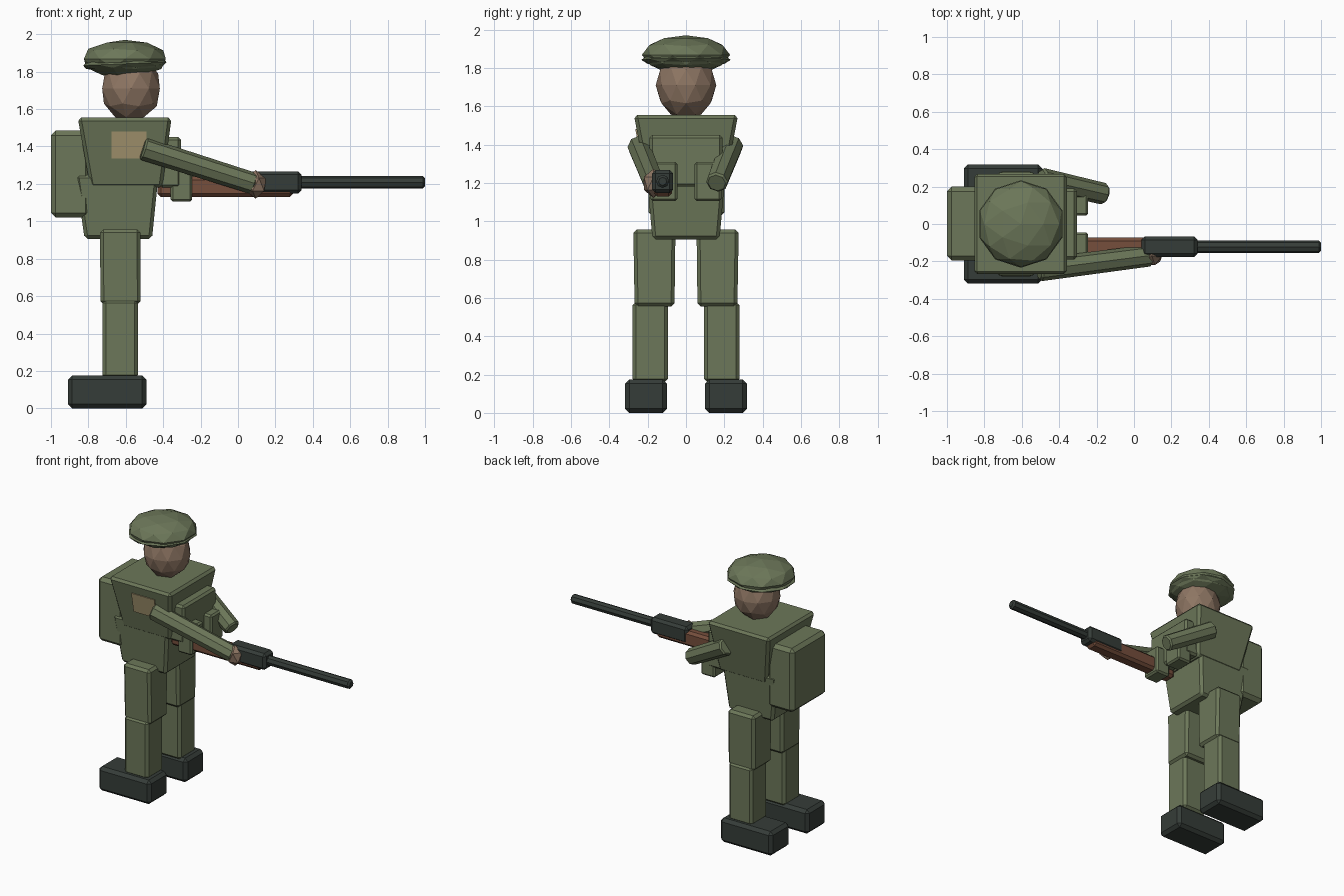
import bpy, bmesh
from mathutils import Vector, Matrix

if "Cube" in bpy.data.objects:
    bpy.data.objects.remove(bpy.data.objects["Cube"])


def material(name, rgb):
    m = bpy.data.materials.new(name)
    m.diffuse_color = (*rgb, 1)
    m.use_nodes = True
    m.node_tree.nodes["Principled BSDF"].inputs["Base Color"].default_value = m.diffuse_color
    return m


GREEN = material("olive_green", (0.15, 0.185, 0.10))
SKIN = material("skin_brown", (0.27, 0.18, 0.125))
DARK = material("near_black_green", (0.036, 0.046, 0.040))
WOOD = material("wood_brown", (0.18, 0.077, 0.045))
TAN = material("tan_cloth", (0.40, 0.32, 0.17))


def finish(name, bm, mat, bevel=0.0):
    bmesh.ops.recalc_face_normals(bm, faces=bm.faces)
    mesh = bpy.data.meshes.new(name)
    bm.to_mesh(mesh)
    bm.free()
    mesh.materials.append(mat)
    ob = bpy.data.objects.new(name, mesh)
    bpy.context.collection.objects.link(ob)
    if bevel:
        mod = ob.modifiers.new("bevel", 'BEVEL')
        mod.width = bevel
        mod.segments = 1
        mod.limit_method = 'ANGLE'
    return ob


def block(name, mat, z0, z1, bottom, top=None, bevel=0.018):
    """Box or tapered box; bottom and top are (x0, x1, y0, y1)."""
    top = top or bottom
    bm = bmesh.new()
    bmesh.ops.create_cube(bm, size=2)
    for v in bm.verts:
        x0, x1, y0, y1 = top if v.co.z > 0 else bottom
        v.co = (x1 if v.co.x > 0 else x0, y1 if v.co.y > 0 else y0,
                z1 if v.co.z > 0 else z0)
    return finish(name, bm, mat, bevel)


def rod(name, mat, start, end, r0, r1, sides=8, bevel=0.01):
    """Tapered prism between two points."""
    a, b = Vector(start), Vector(end)
    turn = (b - a).to_track_quat('Z', 'Y').to_matrix().to_4x4()
    bm = bmesh.new()
    bmesh.ops.create_cone(bm, cap_ends=True, segments=sides, radius1=r0,
                          radius2=r1, depth=(b - a).length,
                          matrix=Matrix.Translation((a + b) / 2) @ turn)
    ob = finish(name, bm, mat, bevel)
    ob.modifiers["bevel"].angle_limit = 1.0
    return ob


def ball(name, mat, centre, radii, detail=2, tilt=0.0):
    """Faceted ellipsoid."""
    bm = bmesh.new()
    bmesh.ops.create_icosphere(
        bm, subdivisions=detail, radius=1,
        matrix=Matrix.Translation(centre) @ Matrix.Rotation(tilt, 4, 'Y')
        @ Matrix.Diagonal((*radii, 1)))
    return finish(name, bm, mat)


# Legs, boots and chest pouches on both sides
for s, side in ((-1, "right"), (1, "left")):
    def span(inner, outer):
        return tuple(sorted((s * inner, s * outer)))
    block(side + "_boot", DARK, 0, 0.175, (-0.91, -0.49, *span(0.10, 0.318)), bevel=0.022)
    block(side + "_lower_leg", GREEN, 0.16, 0.58, (-0.725, -0.535, *span(0.095, 0.28)))
    block(side + "_upper_leg", GREEN, 0.555, 0.957, (-0.735, -0.52, *span(0.06, 0.268)),
          (-0.738, -0.522, *span(0.055, 0.275)))
    block(side + "_pouch", GREEN, 1.105, 1.31, (-0.36, -0.245, *span(0.045, 0.185)), bevel=0.012)

# Torso, chest plate and backpack
block("lower_torso", GREEN, 0.905, 1.25, (-0.82, -0.46, -0.175, 0.175),
      (-0.87, -0.425, -0.205, 0.205))
block("upper_torso", GREEN, 1.18, 1.555, (-0.79, -0.405, -0.20, 0.20),
      (-0.857, -0.355, -0.272, 0.272))
block("chest_plate", GREEN, 1.18, 1.45, (-0.42, -0.305, -0.19, 0.19), bevel=0.015)
block("backpack", GREEN, 1.02, 1.485, (-1.0, -0.79, -0.195, 0.20), bevel=0.025)


# Sleeve patch lying on the sloped torso side
def side_y(z):
    return -0.20 - 0.072 * (z - 1.18) / 0.375


lo, hi = side_y(1.335), side_y(1.48)
block("cloth_patch", TAN, 1.335, 1.48, (-0.675, -0.49, lo - 0.007, lo + 0.002),
      (-0.675, -0.49, hi - 0.007, hi + 0.002), bevel=0)

# Head and soft cap
ball("head", SKIN, (-0.572, 0, 1.71), (0.162, 0.158, 0.18))
ball("cap_crown", GREEN, (-0.605, 0, 1.868), (0.23, 0.23, 0.102))
ball("cap_rim", GREEN, (-0.605, 0, 1.842), (0.234, 0.234, 0.042), tilt=-0.04)

# Arms and the gripping hand
rod("right_arm", GREEN, (-0.51, -0.245, 1.39), (0.09, -0.168, 1.20), 0.062, 0.058)
ball("right_hand", SKIN, (0.095, -0.17, 1.197), (0.062, 0.058, 0.076), detail=1)
rod("left_arm", GREEN, (-0.50, 0.24, 1.40), (-0.155, 0.16, 1.20), 0.062, 0.058)

# Long gun
block("gun_stock", WOOD, 1.13, 1.24, (-0.43, 0.295, -0.168, -0.072))
block("gun_body", DARK, 1.148, 1.267, (0.04, 0.34, -0.177, -0.067))
rod("gun_barrel", DARK, (0.30, -0.122, 1.208), (1.0, -0.122, 1.208), 0.034, 0.034, bevel=0.012)
